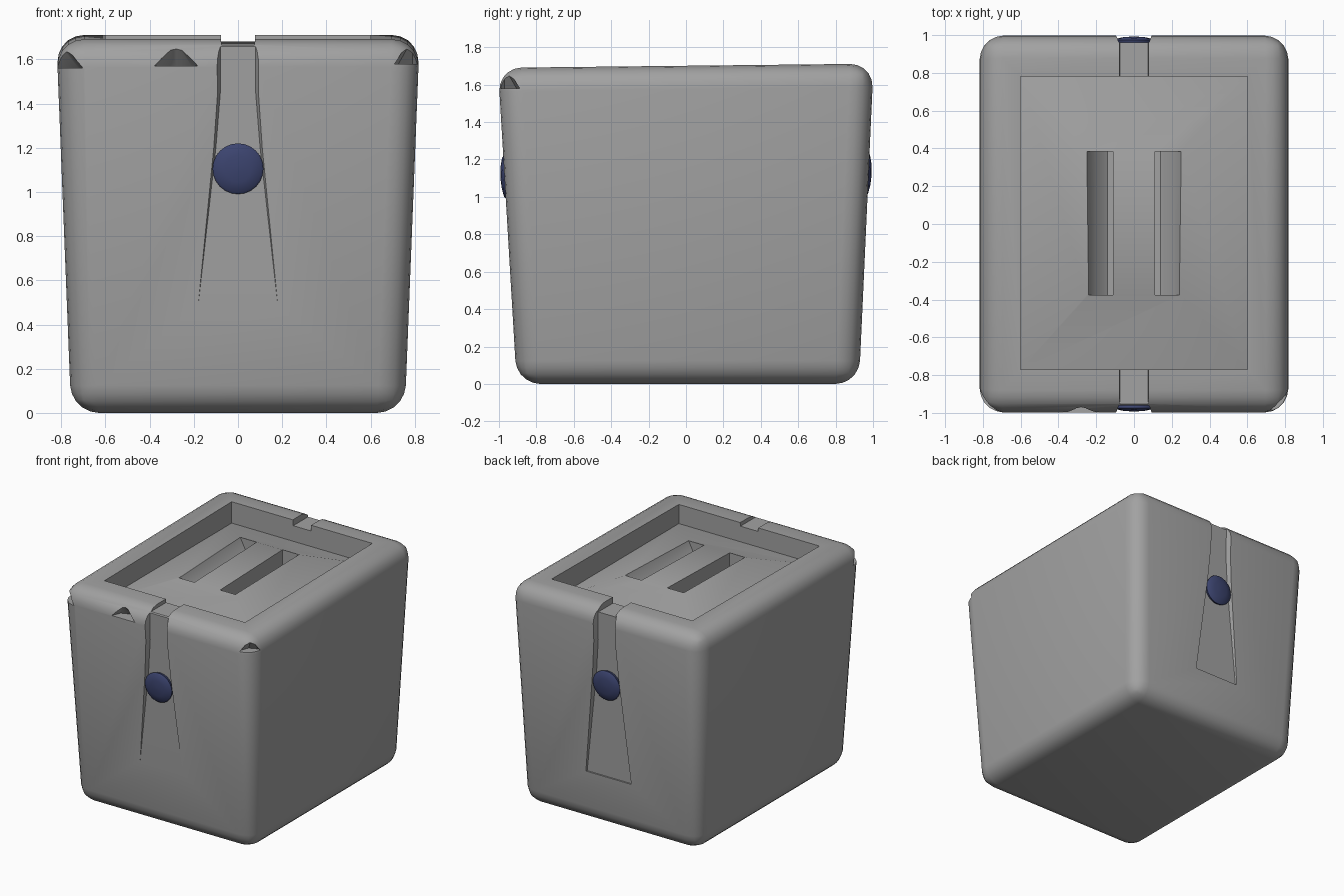
import bpy, bmesh, math
from mathutils import Matrix

if "Cube" in bpy.data.objects:
    bpy.data.objects.remove(bpy.data.objects["Cube"])


def material(name, rgb):
    m = bpy.data.materials.new(name)
    m.diffuse_color = (*rgb, 1)
    m.use_nodes = True
    m.node_tree.nodes["Principled BSDF"].inputs["Base Color"].default_value = m.diffuse_color
    return m


GREY = material("stone grey", (0.36, 0.36, 0.36))
BLUE = material("dark blue", (0.045, 0.058, 0.16))


def finish(name, bm, mat=GREY):
    bmesh.ops.recalc_face_normals(bm, faces=bm.faces)
    mesh = bpy.data.meshes.new(name)
    bm.to_mesh(mesh)
    bm.free()
    mesh.materials.append(mat)
    ob = bpy.data.objects.new(name, mesh)
    bpy.context.collection.objects.link(ob)
    return ob


def loft(rings):
    """Closed solid through a stack of equal-length point rings."""
    bm = bmesh.new()
    loops = [[bm.verts.new(p) for p in ring] for ring in rings]
    n = len(loops[0])
    for a, b in zip(loops, loops[1:]):
        for i in range(n):
            j = (i + 1) % n
            bm.faces.new((a[i], a[j], b[j], b[i]))
    bm.faces.new(loops[0])
    bm.faces.new(loops[-1])
    return bm


def rect(x, y0, y1, z0, z1=None):
    z1 = z0 if z1 is None else z1
    return [(-x, y0, z0), (x, y0, z0), (x, y1, z1), (-x, y1, z1)]


def cut(target, name, bm):
    cutter = finish(name, bm)
    mod = target.modifiers.new(name, 'BOOLEAN')
    mod.operation, mod.object, mod.solver = 'DIFFERENCE', cutter, 'EXACT'
    bpy.context.view_layer.objects.active = target
    bpy.ops.object.modifier_apply(modifier=name)
    bpy.data.objects.remove(cutter)


def smooth(ob, angle):
    bpy.ops.object.select_all(action='DESELECT')
    ob.select_set(True)
    bpy.context.view_layer.objects.active = ob
    bpy.ops.object.shade_smooth_by_angle(angle=math.radians(angle))


# Tapered, rounded block
bm = loft([rect(0.755, -0.905, 0.925, 0), rect(0.822, -1.005, 1.003, 1.69, 1.712)])
bmesh.ops.bevel(bm, geom=bm.edges[:], offset=0.125, segments=5, profile=0.5, affect='EDGES')
body = finish("block_body", bm)

# Sunken top
cut(body, "top_recess", loft([rect(0.6, -0.77, 0.78, 1.54), rect(0.6, -0.77, 0.78, 2)]))

# Rim notches and fading grooves on the front and back
for side in (-1, 1):
    ys = sorted((side * 1.1, side * 0.74))
    cut(body, "rim_notch", loft([rect(0.075, *ys, 1.665), rect(0.09, *ys, 1.9)]))
    rings = []
    for z, half, depth in ((0.4, 0.19, 0.0), (1.2, 0.10, 0.03), (1.45, 0.08, 0.035), (1.8, 0.08, 0.045)):
        wall = 0.91 + 0.055 * z - depth
        rings.append([(-half - 0.05, side * 1.1, z), (half + 0.05, side * 1.1, z),
                      (half, side * wall, z), (-half, side * wall, z)])
    cut(body, "wall_groove", loft(rings))

# Small chips below the front rim
for x, y, z, r in ((-0.28, -1.0, 1.57, 0.10), (-0.80, -0.97, 1.56, 0.11), (0.79, -0.97, 1.58, 0.09)):
    bm = bmesh.new()
    bmesh.ops.create_cone(bm, cap_ends=True, segments=8, radius1=r, radius2=0.01, depth=0.1,
                          matrix=Matrix.Translation((x, y, z + 0.05)))
    cut(body, "rim_chip", bm)
smooth(body, 35)

# Raised centre rising from the recess floor, with a slot on each side of the bar
grip = finish("centre_grip", loft([rect(0.6, -0.77, 0.78, 1.535),
                                   rect(0.6, -0.77, 0.78, 1.545),
                                   rect(0.25, -0.375, 0.385, 1.66, 1.68)]))
for s in (-1, 1):
    profile = ((0.11, 1.52), (0.20, 1.58), (0.25, 1.68), (0.25, 1.8), (0.11, 1.8))
    cut(grip, "grip_slot", loft([[(s * x, y, z) for x, z in profile] for y in (-0.375, 0.385)]))
smooth(grip, 30)

# Shallow round caps set into the grooves
for name, side, zc in (("front_cap", -1, 1.105), ("back_cap", 1, 1.12)):
    bm = loft([[(r * math.cos(math.tau * i / 24), r * math.sin(math.tau * i / 24), h) for i in range(24)]
               for r, h in ((0.10, -0.045), (0.115, -0.005), (0.105, 0.004), (0.06, 0.014), (0.012, 0.018))])
    tilt = math.radians(90 + 3)
    bm.transform(Matrix.Translation((0, side * 0.974, zc)) @ Matrix.Rotation(-side * tilt, 4, 'X'))
    smooth(finish(name, bm, BLUE), 40)
